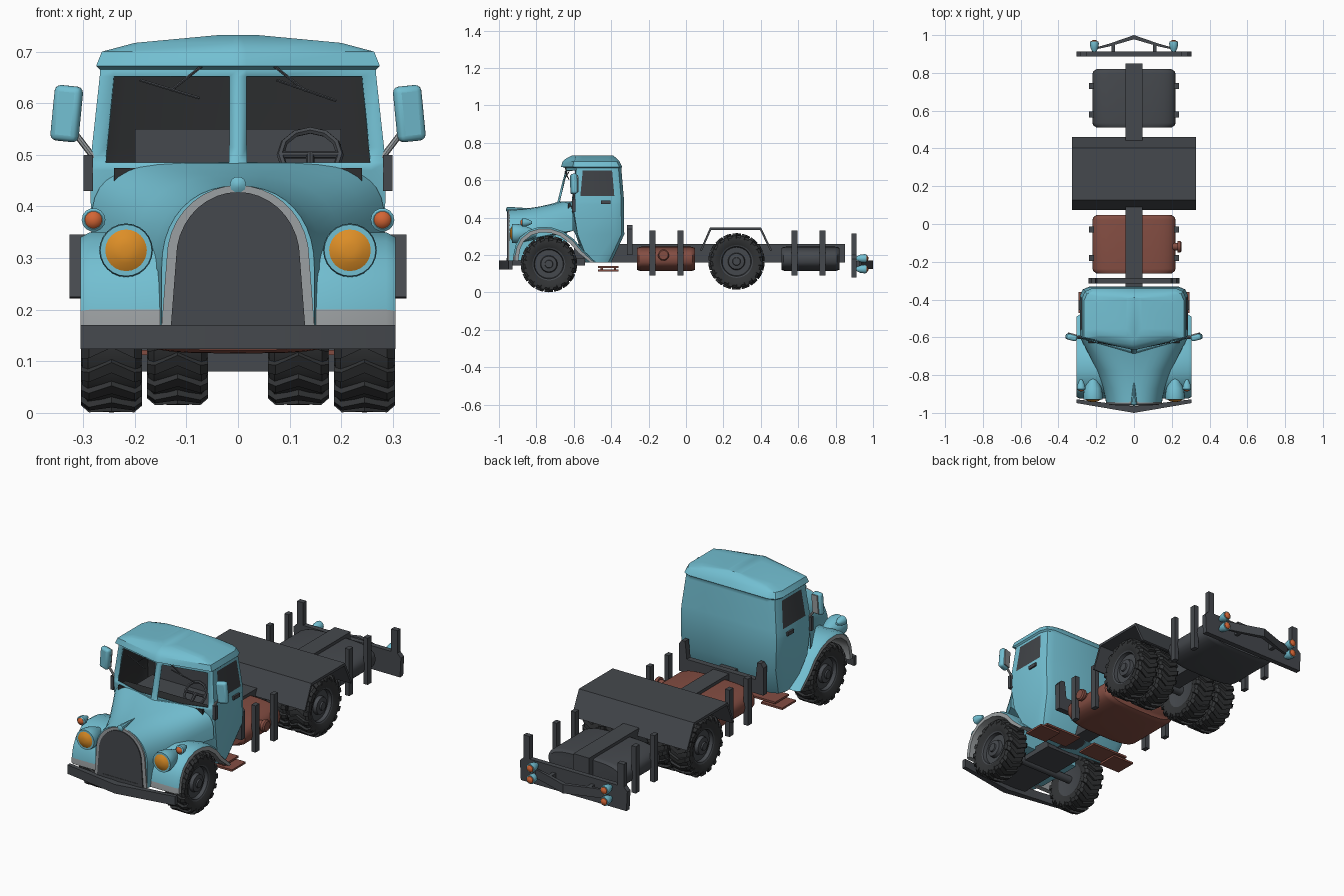
import bpy, bmesh, math
from mathutils import Vector, Matrix

if "Cube" in bpy.data.objects:
    bpy.data.objects.remove(bpy.data.objects["Cube"])

def mat(name, r, g, b):
    m = bpy.data.materials.new(name)
    m.diffuse_color = (r, g, b, 1)
    m.use_nodes = True
    m.node_tree.nodes["Principled BSDF"].inputs["Base Color"].default_value = m.diffuse_color
    return m

BLUE = mat("cab_blue", .17, .52, .64)
DARK = mat("chassis_grey", .06, .066, .075)
TYRE = mat("tyre_black", .032, .034, .036)
RUST = mat("rust_red", .23, .075, .055)
AMBER = mat("amber_lens", .72, .27, .02)
ORANGE = mat("orange_lens", .65, .13, .035)
GREY = mat("light_grey", .33, .35, .36)
INSIDE = mat("interior_black", .026, .028, .03)
GLASS = mat("window_dark", .05, .055, .062)

def finish(name, bm, mats):
    bmesh.ops.recalc_face_normals(bm, faces=bm.faces)
    me = bpy.data.meshes.new(name)
    bm.to_mesh(me)
    bm.free()
    for m in mats:
        me.materials.append(m)
    ob = bpy.data.objects.new(name, me)
    bpy.context.collection.objects.link(ob)
    return ob

def add_loft(bm, rings, mf=None, caps=(0, 0)):
    vs = [[bm.verts.new(p) for p in r] for r in rings]
    n = len(rings[0])
    for i in range(len(rings) - 1):
        for j in range(n):
            mi = mf(i, j) if mf else 0
            if mi is None:
                continue
            k = (j + 1) % n
            bm.faces.new((vs[i][j], vs[i][k], vs[i+1][k], vs[i+1][j])).material_index = mi
    bm.faces.new(vs[0][::-1]).material_index = caps[0]
    bm.faces.new(vs[-1]).material_index = caps[1]

def loft(name, rings, *mats, mf=None, caps=(0, 0)):
    bm = bmesh.new()
    add_loft(bm, rings, mf, caps)
    return finish(name, bm, mats)

def prism(name, pts, axis, a, b, m):
    put = {'x': lambda p, t: (t, p[0], p[1]), 'y': lambda p, t: (p[0], t, p[1]),
           'z': lambda p, t: (p[0], p[1], t)}[axis]
    return loft(name, [[put(p, t) for p in pts] for t in (a, b)], m)

def box(name, c, s, m, rot=None, bevel=0):
    x, y, z = (v / 2 for v in s)
    ob = prism(name, [(-x, -y), (x, -y), (x, y), (-x, y)], 'z', -z, z, m)
    ob.location = c
    if rot:
        ob.rotation_euler = rot
    if bevel:
        b = ob.modifiers.new("bevel", 'BEVEL')
        b.width, b.segments = bevel, 3
    return ob

def lathe(name, start, direction, prof, *mats, n=20, mf=None):
    """prof: (distance along direction, radius)"""
    q = Vector(direction).to_track_quat('Z', 'Y')
    rings = [[Vector(start) + q @ Vector((r * math.cos(2*math.pi*k/n), r * math.sin(2*math.pi*k/n), d))
              for k in range(n)] for d, r in prof]
    return loft(name, rings, *mats, mf=mf)

def rod(name, p, q, r, m, n=8):
    d = Vector(q) - Vector(p)
    return lathe(name, p, d, [(0, r), (d.length, r)], m, n=n)

def spow(v, p):
    return math.copysign(abs(v) ** p, v)

# ---- cab shell: rings (z, half width, front centre y, front corner y, rear y) ----
CAB = [(.16, .25, -.54, -.52, -.40), (.31, .283, -.59, -.58, -.33), (.47, .287, -.69, -.605, -.332),
       (.485, .286, -.687, -.603, -.332), (.515, .283, -.68, -.60, -.333), (.652, .268, -.645, -.587, -.345),
       (.665, .267, -.643, -.585, -.346), (.672, .275, -.668, -.605, -.342), (.70, .264, -.66, -.60, -.355),
       (.717, .20, -.64, -.59, -.37), (.732, .04, -.61, -.59, -.39)]

def cab_ring(z, w, yf, yc, yr):
    r = min(.05, w * .3)
    h = [(w * t, yf + (yc - yf) * t) for t in (0, .06, .9, 1)]
    h += [(w, yc + .035), (w, yr - r), (w - r * .3, yr - r * .3), (w - r, yr), (0, yr)]
    return [(x, y, z) for x, y in h] + [(-x, y, z) for x, y in h[-2:0:-1]]

def cab_rule(i, j):
    if j in (1, 14) and 3 <= i <= 4:
        return None            # open windscreen
    return 1 if j in (4, 11) and i == 4 else 0

cab = loft("cab", [cab_ring(*c) for c in CAB], BLUE, GLASS, INSIDE, mf=cab_rule)
sol = cab.modifiers.new("wall", 'SOLIDIFY')
sol.thickness, sol.offset, sol.material_offset = .008, -1, 2

# ---- bonnet, grille, ornament ----
def bonnet_ring(y, w, z0, zt, p, k):
    b = min(w, .16)
    arch = [(w * spow(math.cos(a), p), z0 + (zt - z0) * spow(math.sin(a), p))
            for a in (math.pi * i / 20 for i in range(21))]
    pts = [(b, .17), (b, z0 - .01)] + arch + [(-b, z0 - .01), (-b, .17)]
    return [(x, y + k * abs(x), z) for x, z in pts]

loft("bonnet", [bonnet_ring(*a) for a in (
    (-.945, .148, .28, .44, .9, 0), (-.87, .163, .28, .446, .85, 0), (-.78, .20, .30, .46, .75, .05),
    (-.715, .25, .32, .475, .6, .18), (-.68, .285, .33, .486, .5, .27))], BLUE)

def arch(w, zs, zt):
    return [(w + .01, .17)] + [(w * math.cos(a), zs + (zt - zs) * math.sin(a))
            for a in (math.pi * i / 18 for i in range(19))] + [(-w - .01, .17)]
prism("grille_trim", arch(.138, .30, .441), 'y', -.953, -.94, GREY)
prism("grille", arch(.12, .30, .428), 'y', -.958, -.94, DARK)
lathe("bonnet_ornament", (0, -.962, .442), (0, 1, .05),
      [(0, .006), (.006, .016), (.03, .014), (.12, .003)], BLUE, n=10)

# ---- front bumper (shallow V) ----
prism("front_bumper", [(-.305, -.948), (0, -1), (.305, -.948), (.305, -.928), (0, -.965), (-.305, -.928)],
      'z', .124, .17, DARK)

# ---- front mudguards with grey lip ----
OUT = [(-.925, .17), (-.923, .20), (-.912, .25), (-.888, .295), (-.84, .333), (-.785, .35), (-.72, .348),
       (-.66, .328), (-.60, .285), (-.55, .225), (-.48, .16)]
def towards(p, d):
    v = Vector((-.733 - p[0], .15 - p[1])).normalized() * d
    return (p[0] + v.x, p[1] + v.y)
INN = [towards(p, .03) for p in OUT[::-1]]
for s in (-1, 1):
    rings = [[(s * .13, *p) for p in OUT + INN], [(s * .287, *p) for p in OUT + INN],
             [(s * .305, *p) for p in [towards(p, .01) for p in OUT] + INN]]
    loft("front_mudguard", rings, BLUE, GREY, mf=lambda i, j: int(j == 0 or j >= 10), caps=(0, 1))
    # headlights and turn signals
    lathe("headlight_housing", (s * .217, -.93, .315), (0, 1, 0),
          [(0, .044), (0, .05), (.02, .052), (.06, .045), (.13, .015)], BLUE, n=24)
    lathe("headlight_lens", (s * .217, -.942, .315), (0, 1, 0),
          [(0, .01), (.003, .025), (.013, .042), (.02, .042)], AMBER, n=24)
    lathe("turn_signal_housing", (s * .28, -.878, .374), (0, 1, 0),
          [(0, .018), (.004, .023), (.025, .021), (.055, .007)], BLUE, n=14)
    lathe("turn_signal_lens", (s * .28, -.886, .374), (0, 1, 0), [(0, .006), (.005, .015), (.01, .018)], ORANGE, n=14)
    # mirrors, hinges, handles, wipers
    box("mirror", (s * .332, -.60, .58), (.055, .032, .108), BLUE, (0, s * -.1, s * .25), .012)
    box("mirror_glass", (s * .326, -.583, .58), (.04, .006, .09), GREY, (0, s * -.1, s * .25))
    rod("mirror_arm", (s * .28, -.598, .495), (s * .322, -.60, .55), .006, GREY)
    box("mirror_mount", (s * .29, -.60, .465), (.018, .018, .07), DARK)
    box("door_handle", (s * .288, -.43, .482), (.014, .05, .018), DARK)
    rod("wiper_arm", (s * .07, -.645, .672), (s * .13, -.637, .625), .003, DARK, 6)
    rod("wiper_blade", (s * .075, -.648, .645 if s > 0 else .61), (s * .19, -.626, .605 if s > 0 else .645), .003, DARK, 6)

# ---- interior ----
box("seat_base", (0, -.45, .40), (.44, .14, .08), DARK)
box("seat_back", (0, -.375, .47), (.40, .04, .16), DARK)
box("dashboard", (0, -.60, .45), (.48, .06, .05), INSIDE)
bpy.ops.mesh.primitive_torus_add(major_segments=12, minor_segments=6, major_radius=.058, minor_radius=.007,
                                 location=(.14, -.545, .50), rotation=(math.radians(55), 0, 0))
wheel_rim = bpy.context.object
wheel_rim.name = "steering_wheel"
wheel_rim.data.materials.append(DARK)
rod("steering_spoke", (.085, -.545, .50), (.195, -.545, .50), .007, DARK)
rod("steering_column", (.14, -.545, .50), (.14, -.60, .45), .008, DARK)

# ---- wheels: lathed tyre with chevron lugs and a dished rim ----
PROF = [(-.045, .085), (-.056, .108), (-.056, .128), (-.046, .14), (.046, .14), (.056, .128), (.056, .108),
        (.045, .088), (.042, .08), (.024, .076), (.024, .046), (.042, .042), (.045, .022), (.052, .02)]
def wheel(name, x, y, z, s):
    bm = bmesh.new()
    def at(d, r, a):
        return (x + s * d, y + r * math.cos(a), z + r * math.sin(a))
    add_loft(bm, [[at(d, r, 2 * math.pi * k / 28) for k in range(28)] for d, r in PROF],
             lambda i, j: int(i >= 7), (1, 1))
    for k in range(18):
        a = 2 * math.pi * k / 18
        for side in (-1, 1):
            add_loft(bm, [[at(side * d, r0, a + o), at(side * d, r1, a + o + .02),
                           at(side * d, r1, a + o + .17), at(side * d, r0, a + o + .19)]
                          for d, o, r0, r1 in ((0, 0, .135, .151), (.044, .14, .135, .151), (.059, .18, .118, .138))])
    return finish(name, bm, (TYRE, DARK))
for s in (-1, 1):
    wheel("front_wheel", s * .245, -.733, .152, s)
    wheel("rear_outer_wheel", s * .245, .27, .166, s)
    wheel("rear_inner_wheel", s * .117, .27, .166, s)
rod("front_axle", (-.24, -.733, .152), (.24, -.733, .152), .02, DARK, 12)
rod("rear_axle", (-.28, .27, .166), (.28, .27, .166), .025, DARK, 12)

# ---- chassis spine and front subframe ----
box("chassis_spine", (0, .125, .21), (.09, 1.45, .10), DARK)
box("front_subframe", (0, -.75, .165), (.20, .42, .04), DARK)

# ---- rear mudguard over both axle ends ----
prism("rear_mudguard", [(.075, .225), (.128, .346), (.402, .346), (.46, .225), (.45, .222), (.396, .333),
                        (.134, .333), (.085, .222)], 'x', -.327, .327, DARK)

# ---- tanks with upright stakes ----
def tank(name, y0, y1, m):
    def ring(y, k):
        return [(.22 * k * spow(math.cos(a), .55), y, .18 + .065 * k * spow(math.sin(a), .75))
                for a in (2 * math.pi * i / 32 for i in range(32))]
    loft(name, [ring(y0, .9), ring(y0 + .012, .98), ring(y0 + .025, 1), ring(y1 - .025, 1),
                ring(y1 - .012, .98), ring(y1, .9)], m)
tank("fuel_tank", -.262, .048, RUST)
tank("rear_tank", .51, .82, DARK)
lathe("fuel_cap", (.205, -.12, .20), (1, 0, 0), [(0, .02), (.025, .02), (.025, .03), (.04, .03), (.046, .024)], RUST)
for y in (-.18, -.03, .58, .73):
    for s in (-1, 1):
        box("stake", (s * .225, y, .21), (.024, .032, .24), DARK)

# ---- crossmember behind cab, tail board ----
def mirrored(half):
    return half + [(-x, z) for x, z in half[::-1]]
prism("cab_crossmember", mirrored([(0.01, .20), (.24, .20), (.24, .34), (.225, .36), (.205, .36), (.195, .27), (.01, .27)]),
      'y', -.315, -.285, DARK)
prism("tail_board", mirrored([(.01, .08), (.30, .08), (.305, .18), (.285, .20), (.285, .316), (.25, .316),
                              (.25, .20), (.01, .20)]), 'y', .886, .912, DARK)

# ---- rear bar and tail lights ----
prism("rear_bar", [(-.20, .935), (-.13, .955), (0, 1), (.13, .955), (.20, .935), (.20, .925), (.13, .94), (0, .978),
                   (-.13, .94), (-.20, .925)], 'z', .125, .17, DARK)
for s in (-1, 1):
    box("rear_bar_bracket", (s * .11, .925, .148), (.02, .05, .04), DARK)
    for z in (.125, .182):
        lathe("tail_light_housing", (s * .21, .91, z), (0, 1, 0),
              [(0, .01), (.02, .02), (.045, .024), (.055, .022)], BLUE, n=14)
        lathe("tail_light_lens", (s * .21, .962, z), (0, 1, 0), [(0, .019), (.006, .017), (.013, .006)], ORANGE, n=14)
    # boarding steps
    box("step_bracket", (s * .15, -.415, .137), (.21, .11, .01), RUST)
    box("step", (s * .235, -.415, .117), (.12, .11, .01), RUST)
    for y in (-.45, -.38):
        box("step_hanger", (s * .235, y, .127), (.012, .012, .03), RUST)

# ---- smooth shading with sharp edges kept ----
bpy.ops.object.select_all(action='SELECT')
bpy.context.view_layer.objects.active = cab
bpy.ops.object.shade_smooth_by_angle(angle=math.radians(35))
